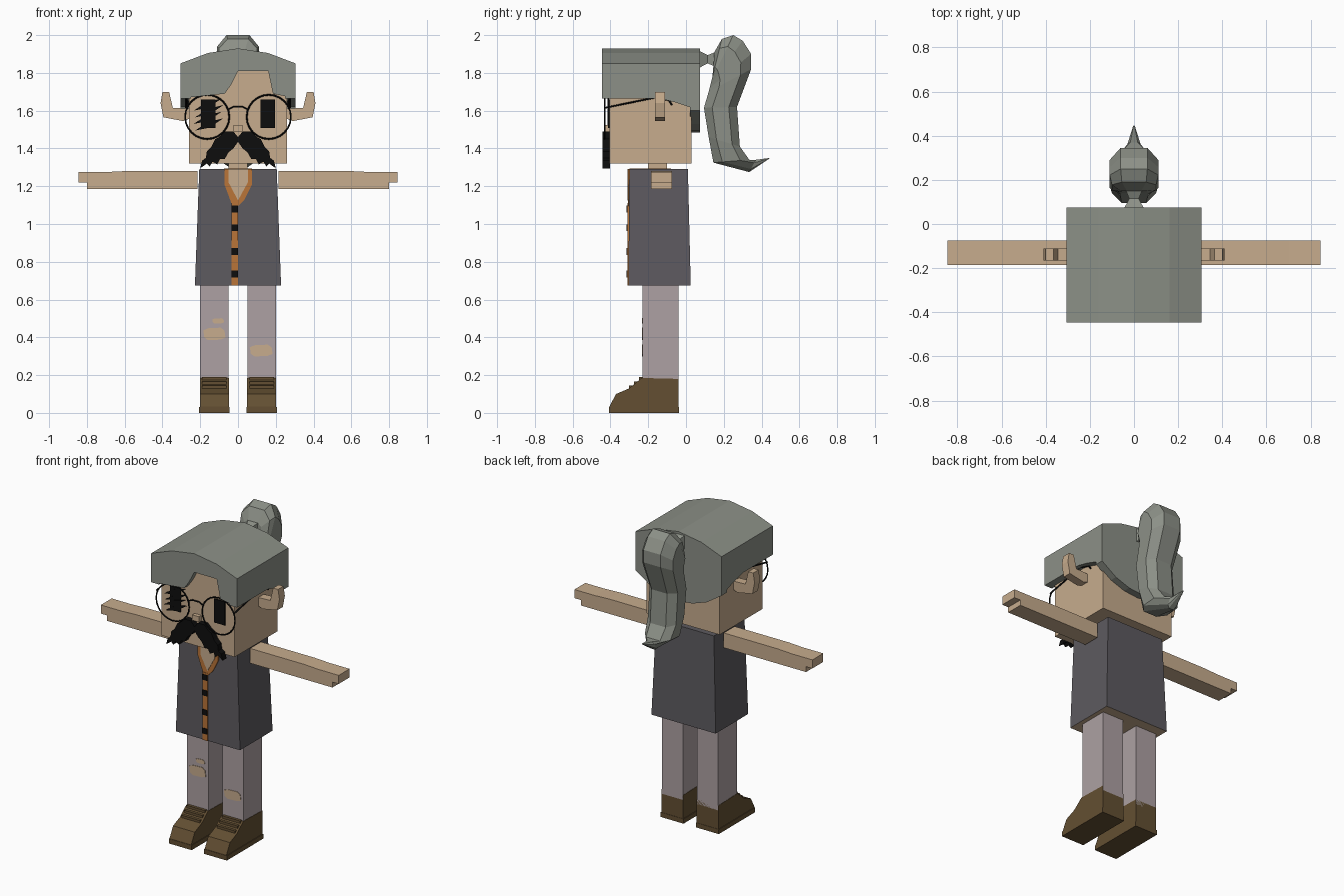
import bpy, bmesh, math
from mathutils import Vector

cube = bpy.data.objects.get("Cube")
if cube:
    bpy.data.objects.remove(cube, do_unlink=True)


def material(name, r, g, b):
    lin = [((c / 255 + 0.055) / 1.055) ** 2.4 for c in (r, g, b)] + [1]
    m = bpy.data.materials.new(name)
    m.use_nodes = True
    m.diffuse_color = lin
    m.node_tree.nodes["Principled BSDF"].inputs["Base Color"].default_value = lin
    return m


skin = material("skin", 199, 172, 141)
hair = material("grey_hair", 140, 144, 135)
cloth = material("charcoal_vest", 93, 90, 95)
trouser = material("mauve_trousers", 173, 161, 163)
leather = material("brown_leather", 99, 79, 50)
orange = material("orange_trim", 186, 117, 56)
black = material("black", 13, 13, 13)


def finish(name, bm, *mats):
    bmesh.ops.recalc_face_normals(bm, faces=bm.faces)
    me = bpy.data.meshes.new(name)
    bm.to_mesh(me)
    bm.free()
    for m in mats:
        me.materials.append(m)
    ob = bpy.data.objects.new(name, me)
    bpy.context.collection.objects.link(ob)
    return ob


def loft(name, rings, mat):
    bm = bmesh.new()
    loops = [[bm.verts.new(p) for p in ring] for ring in rings]
    n = len(loops[0])
    for a, b in zip(loops, loops[1:]):
        for i in range(n):
            j = (i + 1) % n
            bm.faces.new((a[i], a[j], b[j], b[i]))
    bm.faces.new(loops[0])
    bm.faces.new(loops[-1])
    return finish(name, bm, mat)


def prism(name, outline, axis, lo, hi, mat):
    """Extrude an outline of (x, z) along y, or of (y, z) along x."""
    def place(p, d):
        return (p[0], d, p[1]) if axis == "y" else (d, p[0], p[1])
    return loft(name, [[place(p, d) for p in outline] for d in (lo, hi)], mat)


def box(name, x, y, z, mat):
    return prism(name, [(x[0], z[0]), (x[1], z[0]), (x[1], z[1]), (x[0], z[1])],
                 "y", y[0], y[1], mat)


def tube(name, points, radius, mat):
    cu = bpy.data.curves.new(name, "CURVE")
    cu.dimensions = "3D"
    cu.bevel_depth = radius
    cu.bevel_resolution = 1
    sp = cu.splines.new("POLY")
    sp.points.add(len(points) - 1)
    for p, co in zip(sp.points, points):
        p.co = (*co, 1)
    cu.materials.append(mat)
    ob = bpy.data.objects.new(name, cu)
    bpy.context.collection.objects.link(ob)


def mirror_x(points):
    return [(-x, z) for x, z in points]


# Head, neck and nose
box("head", (-.26, .26), (-.405, .03), (1.32, 1.84), skin)
box("neck", (-.05, .05), (-.2, -.1), (1.27, 1.34), skin)
box("nose", (-.024, .024), (-.43, -.4), (1.49, 1.525), skin)

# Hair cap: arched roof, fringe, nape and side walls
arch = [(-.305, 1.85), (-.16, 1.905), (0, 1.93), (.16, 1.905), (.305, 1.85)]
prism("hair_roof", [(.305, 1.815), (-.305, 1.815)] + arch, "y", -.445, .075, hair)
prism("hair_fringe", [(-.305, 1.84), (-.305, 1.665), (-.07, 1.69), (-.035, 1.74), (0, 1.81),
                      (.16, 1.81), (.185, 1.69), (.305, 1.665), (.305, 1.84)],
      "y", -.445, -.395, hair)
prism("hair_nape", [(-.305, 1.84), (-.305, 1.6), (-.2, 1.53), (-.1, 1.495), (0, 1.485),
                    (.1, 1.495), (.2, 1.53), (.305, 1.6), (.305, 1.84)],
      "y", .02, .075, hair)
for s, side in ((1, "left"), (-1, "right")):
    prism(side + "_hair_side", [(-.445, 1.84), (-.445, 1.665), (-.14, 1.665), (-.06, 1.645),
                                (.075, 1.6), (.075, 1.84)], "x", s * .25, s * .305, hair)

# Ponytail: octagonal rings between an inner and an outer (y, z) edge
tail = [((.145, 1.83), (.15, 1.91), .06), ((.14, 1.78), (.19, 1.98), .1),
        ((.135, 1.76), (.25, 2.0), .11), ((.13, 1.74), (.3, 1.97), .11),
        ((.125, 1.72), (.345, 1.9), .11), ((.12, 1.7), (.345, 1.82), .11),
        ((.095, 1.615), (.27, 1.62), .1), ((.12, 1.46), (.285, 1.41), .1),
        ((.145, 1.325), (.335, 1.34), .09), ((.335, 1.275), (.37, 1.34), .03),
        ((.44, 1.345), (.445, 1.35), .004)]
section = [(0, -.55), (.25, -1), (.75, -1), (1, -.55), (1, .55), (.75, 1), (.25, 1), (0, .55)]
rings = []
for inner, outer, half in tail:
    a, b = Vector((0, *inner)), Vector((0, *outer))
    rings.append([a.lerp(b, t) + Vector((w * half, 0, 0)) for t, w in section])
loft("ponytail", rings, hair)
loft("ponytail_tie",
     [[(r * x, y, 1.872 + r * z) for x, z in ((-1, -1), (1, -1), (1, 1), (-1, 1))]
      for y, r in ((.07, .045), (.115, .022), (.16, .04))], hair)

# Ears
ear = [(.25, 1.61), (.345, 1.615), (.365, 1.70), (.4, 1.70), (.41, 1.64),
       (.395, 1.565), (.29, 1.545), (.25, 1.56)]
prism("left_ear", ear, "y", -.165, -.11, skin)
prism("right_ear", mirror_x(ear), "y", -.165, -.11, skin)

# Eyes, and lash slashes across the right one
for s, side in ((1, "left"), (-1, "right")):
    box(side + "_eye", (s * .12, s * .195), (-.413, -.4), (1.508, 1.66), black)
for i in range(4):
    x, z = -.235 + .008 * (i % 2), 1.6 - .035 * i
    prism("lash_slash", [(x, z), (x + .075, z + .015), (x + .15, z + .065), (x + .07, z + .045)],
          "y", -.415, -.407, black)

# Glasses: rims, bridge and temples
for s, side in ((1, "left"), (-1, "right")):
    bpy.ops.mesh.primitive_torus_add(location=(s * .163, -.43, 1.567),
                                     rotation=(math.pi / 2, 0, 0), major_segments=24,
                                     minor_segments=6, major_radius=.117, minor_radius=.0045)
    rim = bpy.context.object
    rim.name = side + "_rim"
    rim.data.materials.append(black)
    bpy.ops.object.shade_smooth_by_angle()
    tube(side + "_temple", [(s * .276, -.43, 1.615), (s * .276, -.16, 1.67),
                            (s * .268, -.09, 1.655), (s * .266, -.075, 1.63)], .005, black)
tube("bridge", [(-.055, -.43, 1.605), (-.025, -.43, 1.62), (.025, -.43, 1.62),
                (.055, -.43, 1.605)], .0045, black)

# Moustache with ragged tips
whisker = [(0, 1.46), (.025, 1.49), (.07, 1.49), (.1, 1.46), (.12, 1.45), (.14, 1.41),
           (.165, 1.385), (.17, 1.35), (.19, 1.335), (.2, 1.295), (.165, 1.32), (.15, 1.305),
           (.135, 1.33), (.11, 1.315), (.095, 1.345), (.07, 1.345), (.05, 1.38), (.025, 1.4),
           (0, 1.435)]
prism("left_moustache", whisker, "y", -.442, -.402, black)
prism("right_moustache", mirror_x(whisker), "y", -.442, -.402, black)

# Vest: tapered block with a bare underside
bm = bmesh.new()
bmesh.ops.create_cube(bm, size=2)
for v in bm.verts:
    low = v.co.z < 0
    front, back = (-.305, .025) if low else (-.3, .01)
    v.co = (v.co.x * (.228 if low else .205), front if v.co.y < 0 else back, .675 if low else 1.29)
bm.normal_update()
for f in bm.faces:
    f.material_index = 1 if f.normal.z < -.9 else 0
finish("vest", bm, cloth, skin)

# Neckline, collar, placket and buttons
neckline = [(-.072, 1.29), (-.072, 1.21), (-.035, 1.11), (0, 1.095), (.035, 1.13),
            (.075, 1.21), (.075, 1.29)]
prism("neck_trim", neckline, "y", -.308, -.299, orange)
prism("bare_chest", [(-.05, 1.291), (-.05, 1.22), (0, 1.125), (.052, 1.22), (.052, 1.291)],
      "y", -.311, -.302, skin)
box("collar_top", (-.075, .075), (-.3, -.08), (1.286, 1.294), orange)
box("placket", (-.035, 0), (-.311, -.302), (.675, 1.11), orange)
for z in (1.08, .98, .855, .735):
    box("button", (-.035, 0), (-.314, -.306), (z - .018, z + .018), black)

# Arms with mitten hands, trousers and shoes
shoe = [(-.405, 0), (-.405, .035), (-.37, .1), (-.3, .13), (-.235, .185), (-.04, .18), (-.04, 0)]
for s, side in ((1, "left"), (-1, "right")):
    arm = [(.215, 1.185), (.8, 1.185), (.8, 1.22), (.845, 1.22), (.845, 1.275), (.7, 1.275),
           (.6, 1.28), (.215, 1.28)]
    prism(side + "_arm", [(s * x, z) for x, z in arm], "y", -.185, -.075, skin)
    box(side + "_trouser_leg", (s * .05, s * .2), (-.23, -.04), (.15, .7), trouser)
    prism(side + "_shoe", shoe, "x", s * .048, s * .202, leather)
    box(side + "_sole", (s * .044, s * .206), (-.407, -.038), (0, .03), leather)
    for i in range(3):
        y, z = -.295 + .026 * i, .137 + .022 * i
        box(side + "_lace", (s * .06, s * .19), (y - .006, y + .012), (z - .012, z + .008), leather)


# Torn knee patches: ragged ovals
def patch(name, x, z, w, h):
    pts = []
    for i in range(12):
        a = i * math.tau / 12
        k = .9 + .1 * (i % 3)
        pts.append((x + w * k * math.cos(a), z + h * k * math.sin(a)))
    prism(name, pts, "y", -.233, -.226, skin)


patch("right_knee_tear", -.125, .418, .062, .035)
patch("right_small_tear", -.105, .487, .033, .015)
patch("left_knee_tear", .123, .33, .064, .033)
